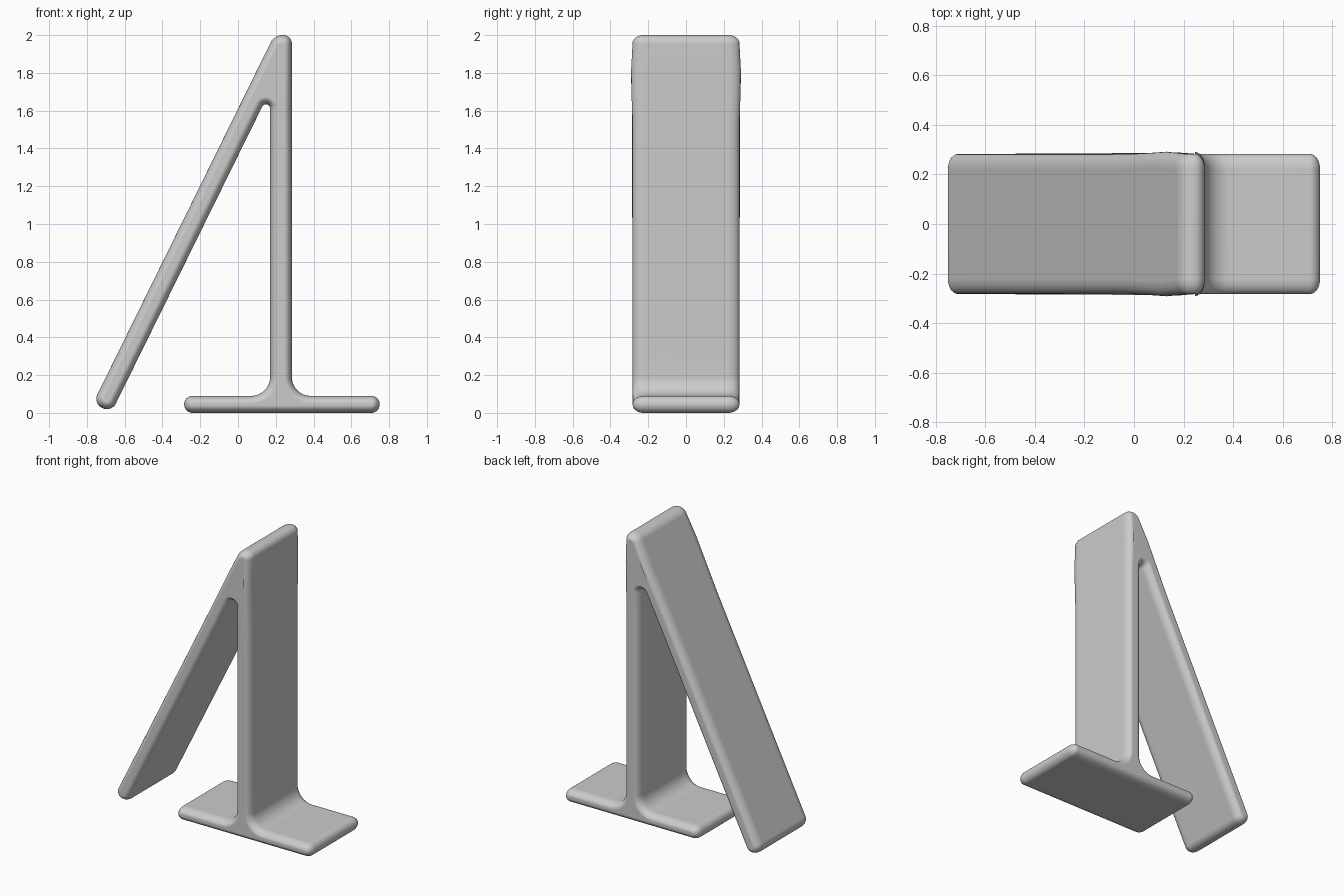
import bpy, bmesh, math
from mathutils import Vector

cube = bpy.data.objects.get("Cube")
if cube:
    bpy.data.objects.remove(cube, do_unlink=True)

# One closed outline (x, z, corner radius): foot, upright and slanted arm
CORNERS = [
    (-0.285, 0.0, 0.044), (0.75, 0.0, 0.044), (0.75, 0.09, 0.044),   # foot
    (0.285, 0.09, 0.1), (0.285, 2.0, 0.045), (0.192, 2.0, 0.07),     # upright, top
    (-0.768, 0.05, 0.053), (-0.67, 0.002, 0.053),                    # arm tip
    (0.17, 1.706, 0.022), (0.17, 0.09, 0.1), (-0.285, 0.09, 0.044),  # inner sides
]
HALF_WIDTH, EDGE_INSET, EDGE_DEPTH = 0.282, 0.04, 0.06
ARC, STRAIGHT, ROUND = 10, 12, 7


def outline(inset):
    """Rounded outline shrunk by inset, always with the same point count."""
    pts = [Vector(c[:2]) for c in CORNERS]
    arcs = []
    for i, p in enumerate(pts):
        d1 = (p - pts[i - 1]).normalized()
        d2 = (pts[(i + 1) % len(pts)] - p).normalized()
        n1, n2 = Vector((d1.y, -d1.x)), Vector((d2.y, -d2.x))
        turn = math.atan2(d1.x * d2.y - d1.y * d2.x, d1.dot(d2))
        side = 1 if turn > 0 else -1
        radius = CORNERS[i][2]
        centre = p - (n1 + n2) * side * radius / (1 + n1.dot(n2))
        start = math.atan2(n1.y, n1.x)
        reach = side * radius - inset
        arcs.append([centre + reach * Vector((math.cos(start + turn * k / ARC),
                                              math.sin(start + turn * k / ARC)))
                     for k in range(ARC + 1)])
    ring = []
    for i, arc in enumerate(arcs):
        ring += arc
        nxt = arcs[(i + 1) % len(arcs)][0]
        ring += [arc[-1].lerp(nxt, k / STRAIGHT) for k in range(1, STRAIGHT)]
    return ring


def swell(z):
    """Slight widening where the arm joins the upright."""
    return 1 + 0.035 * math.exp(-((z - 1.76) / 0.13) ** 2)


# Stack of outlines from front to back with rounded rims
bm = bmesh.new()
half = []
for k in range(ROUND + 1):
    t = math.pi / 2 * k / ROUND
    half.append((HALF_WIDTH - EDGE_DEPTH * (1 - math.sin(t)),
                 EDGE_INSET * (1 - math.cos(t))))
sections = [(-y, d) for y, d in reversed(half)] + half
rings = [[bm.verts.new((p.x, y * swell(p.y), p.y)) for p in outline(d)]
         for y, d in sections]
for a, b in zip(rings, rings[1:]):
    for i in range(len(a)):
        j = (i + 1) % len(a)
        bm.faces.new((a[i], a[j], b[j], b[i]))
bm.faces.new(rings[0])
bm.faces.new(list(reversed(rings[-1])))
bmesh.ops.recalc_face_normals(bm, faces=bm.faces)

mesh = bpy.data.meshes.new("rounded_stand")
bm.to_mesh(mesh)
bm.free()
stand = bpy.data.objects.new("rounded_stand", mesh)
bpy.context.collection.objects.link(stand)

# Plain grey
grey = bpy.data.materials.new("plain_grey")
grey.use_nodes = True
colour = (0.6, 0.6, 0.6, 1)
grey.diffuse_color = colour
grey.node_tree.nodes["Principled BSDF"].inputs["Base Color"].default_value = colour
mesh.materials.append(grey)

# Smooth shading with clean flats
bpy.context.view_layer.objects.active = stand
stand.select_set(True)
bpy.ops.object.shade_smooth_by_angle(angle=math.radians(40))
stand.modifiers.new("clean_flats", "WEIGHTED_NORMAL").keep_sharp = True
